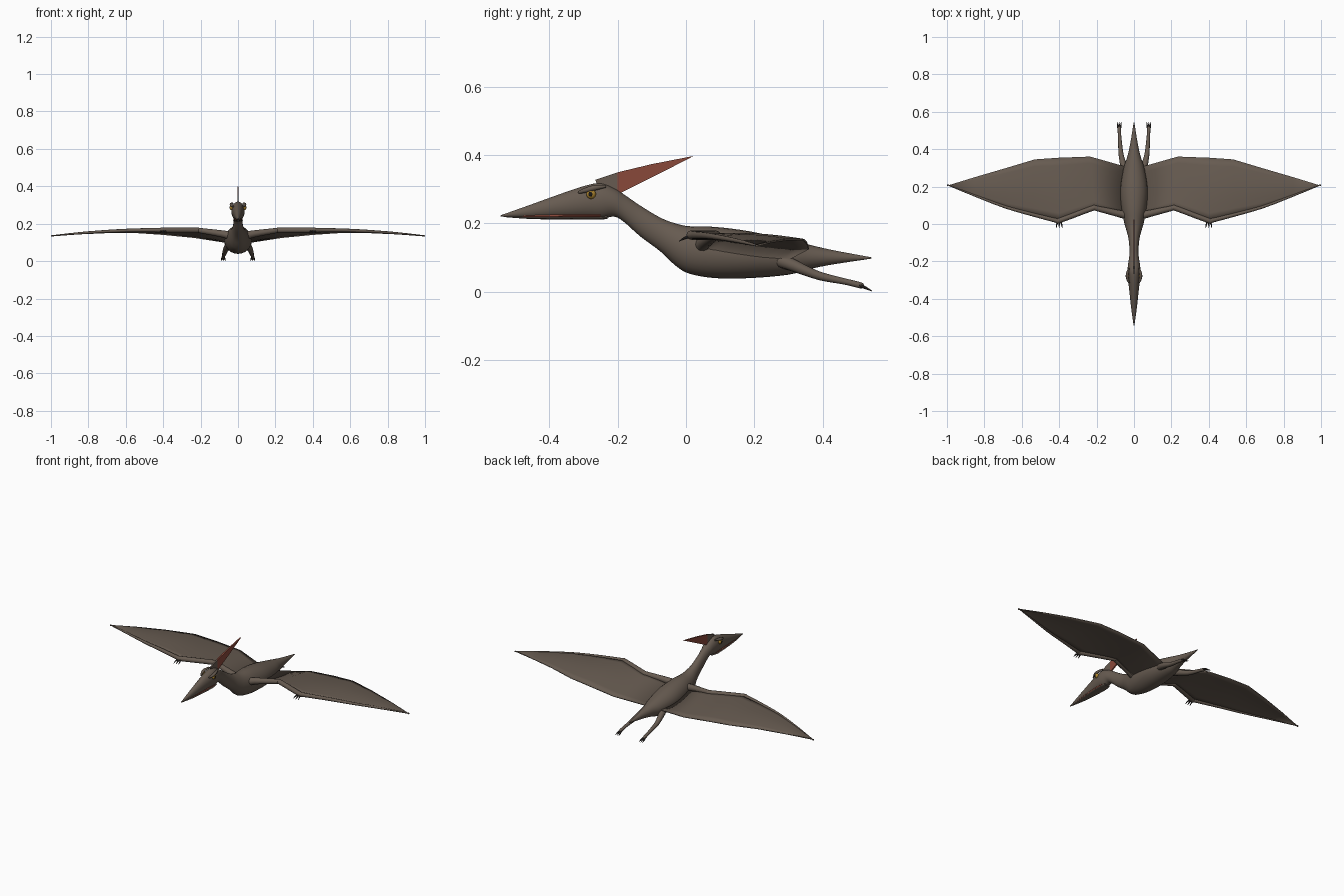
import bpy, bmesh, math
from mathutils import Vector

if "Cube" in bpy.data.objects:
    bpy.data.objects.remove(bpy.data.objects["Cube"])


def material(name, rgb):
    m = bpy.data.materials.new(name)
    m.diffuse_color = (*rgb, 1)
    m.use_nodes = True
    m.node_tree.nodes["Principled BSDF"].inputs["Base Color"].default_value = m.diffuse_color
    return m


SKIN = material("brown skin", (0.135, 0.105, 0.082))
RED = material("crest red", (0.25, 0.065, 0.042))
GOLD = material("eye gold", (0.45, 0.25, 0.03))
BLACK = material("pupil black", (0.01, 0.01, 0.01))
CLAW = material("claw dark", (0.035, 0.03, 0.027))


def finish(name, bm, mats, mirror=False, angle=40):
    bmesh.ops.recalc_face_normals(bm, faces=bm.faces)
    me = bpy.data.meshes.new(name)
    bm.to_mesh(me)
    bm.free()
    ob = bpy.data.objects.new(name, me)
    bpy.context.collection.objects.link(ob)
    for m in mats:
        me.materials.append(m)
    bpy.ops.object.select_all(action='DESELECT')
    ob.select_set(True)
    bpy.context.view_layer.objects.active = ob
    bpy.ops.object.shade_smooth_by_angle(angle=math.radians(angle))
    if mirror:
        ob.modifiers.new("mirror", 'MIRROR').use_mirror_merge = False
    return ob


def smooth_rows(rows, steps):
    """Catmull-Rom interpolation of rows of numbers."""
    out = []
    for i in range(len(rows) - 1):
        a, b, c, d = (rows[min(max(i + k, 0), len(rows) - 1)] for k in (-1, 0, 1, 2))
        for s in range(steps):
            t = s / steps
            out.append([0.5 * (2 * q + (r - p) * t + (2 * p - 5 * q + 4 * r - s4) * t * t
                               + (3 * q - p - 3 * r + s4) * t ** 3)
                        for p, q, r, s4 in zip(a, b, c, d)])
    return out + [list(rows[-1])]


def skin_rings(bm, rings):
    vs = [[bm.verts.new(p) for p in r] for r in rings]
    n = len(vs[0])
    for a, b in zip(vs, vs[1:]):
        for i in range(n):
            bm.faces.new((a[i], a[(i + 1) % n], b[(i + 1) % n], b[i]))
    bm.faces.new(vs[0])
    bm.faces.new(vs[-1][::-1])


def loft(name, rows, mats, n=24, steps=4):
    """Upright elliptical sections: y, top, bottom, half width."""
    bm = bmesh.new()
    rings = []
    for y, top, bot, w in smooth_rows(rows, steps):
        c, h = (top + bot) / 2, (top - bot) / 2
        rings.append([(w * math.cos(2 * math.pi * i / n), y,
                       c + h * math.sin(2 * math.pi * i / n)) for i in range(n)])
    skin_rings(bm, rings)
    return finish(name, bm, mats)


def tube(bm, rows, n=12, steps=3):
    """Round limb: x, y, z, radius."""
    rows = smooth_rows(rows, steps)
    pts = [Vector(r[:3]) for r in rows]
    rings = []
    for i, p in enumerate(pts):
        t = (pts[min(i + 1, len(pts) - 1)] - pts[max(i - 1, 0)]).normalized()
        u = t.cross(Vector((0, 0, 1))).normalized()
        v = u.cross(t)
        rings.append([p + rows[i][3] * (u * math.cos(2 * math.pi * k / n)
                                        + v * math.sin(2 * math.pi * k / n)) for k in range(n)])
    skin_rings(bm, rings)


def ball(name, centre, scale, mat):
    bm = bmesh.new()
    bmesh.ops.create_uvsphere(bm, u_segments=16, v_segments=10, radius=1)
    for v in bm.verts:
        v.co = Vector(centre) + Vector([a * b for a, b in zip(v.co, scale)])
    return finish(name, bm, [mat], True, 60)


# Head, neck, torso and tail in one smooth body
loft("body", [
    (-.543, .224, .221, .002), (-.45, .257, .217, .015), (-.35, .293, .216, .026),
    (-.29, .312, .215, .033), (-.25, .318, .213, .035), (-.21, .303, .220, .031),
    (-.18, .284, .203, .026), (-.135, .253, .163, .024), (-.075, .217, .118, .030),
    (-.03, .200, .076, .042), (.01, .192, .053, .053), (.085, .190, .040, .068),
    (.187, .177, .040, .073), (.30, .152, .050, .055), (.36, .138, .066, .036),
    (.43, .122, .080, .020), (.543, .101, .097, .002)], [SKIN])

# Red mouth line and lower jaw
loft("mouth_lining", [(-.48, .227, .218, .008), (-.40, .229, .216, .017),
                      (-.31, .230, .216, .024), (-.25, .230, .217, .024)], [RED])
loft("lower_jaw", [(-.535, .222, .219, .002), (-.45, .220, .213, .014), (-.35, .220, .212, .023),
                   (-.27, .220, .211, .026), (-.23, .224, .213, .020)], [SKIN])

# Crest plate: brown front, red rear
bm = bmesh.new()
front = [(-.266, .328), (-.20, .350), (-.20, .285), (-.255, .300)]
rear = [(-.20, .350), (-.10, .374), (.023, .398), (-.08, .345), (-.20, .285)]
for idx, outline in enumerate((front, rear)):
    side = [bm.faces.new([bm.verts.new((x, y, z)) for y, z in outline]) for x in (-.004, .004)]
    a, b = (list(f.verts) for f in side)
    n = len(a)
    walls = [bm.faces.new((a[i], a[(i + 1) % n], b[(i + 1) % n], b[i])) for i in range(n)]
    for f in side + walls:
        f.material_index = idx
finish("crest", bm, [SKIN, RED], angle=30)

# Eyes, pupils and brow ridges
ball("eye", (.033, -.278, .286), (.011, .014, .014), GOLD)
ball("pupil", (.0425, -.280, .286), (.0025, .006, .007), BLACK)
bm = bmesh.new()
tube(bm, [(.026, -.315, .291, .004), (.034, -.295, .297, .007),
          (.036, -.27, .304, .008), (.028, -.235, .309, .004)])
finish("brow_ridge", bm, [SKIN], True)

# Wing bones: shoulder, elbow, wrist, long finger
bm = bmesh.new()
tube(bm, [(.03, .045, .132, .024), (.08, .055, .145, .019), (.20, .083, .163, .014),
          (.225, .083, .165, .014), (.395, .020, .166, .014), (.42, .020, .166, .012),
          (.55, .053, .165, .010), (.69, .092, .160, .008), (.85, .152, .149, .006),
          (.998, .210, .135, .003)])
finish("wing_arm", bm, [SKIN], True)

# Wing membrane stretched between leading and trailing edges
lead = [(.04, .04, .128), (.21, .085, .163), (.40, .016, .167), (.55, .050, .165),
        (.69, .088, .160), (.85, .148, .149), (1, .212, .135)]
trail = [(.04, .305, .098), (.235, .360, .127), (.40, .354, .143), (.53, .345, .152),
         (.69, .297, .153), (.85, .250, .146), (1, .203, .135)]
bm = bmesh.new()
cols = []
for k, (a, b) in enumerate(zip(lead, trail)):
    camber = (-.012, .004, .010, .010, .008, .004, 0)[k]
    cols.append([bm.verts.new(Vector(a).lerp(Vector(b), t / 8)
                              + Vector((0, 0, camber * math.sin(math.pi * t / 8))))
                 for t in range(9)])
for a, b in zip(cols, cols[1:]):
    for i in range(8):
        bm.faces.new((a[i], b[i], b[i + 1], a[i + 1]))
wing = finish("wing_membrane", bm, [SKIN], True)
thick = wing.modifiers.new("thickness", 'SOLIDIFY')
thick.thickness, thick.offset = .006, 0

# Wrist fingers with claws
bm = bmesh.new()
for dx in (-.013, 0, .013):
    tube(bm, [(.40 + dx * .4, .018, .162, .005), (.40 + dx, -.002, .158, .004),
              (.40 + dx * 1.2, -.020, .148, .001)], 8)
finish("wing_claws", bm, [CLAW], True)

# Trailing legs
bm = bmesh.new()
tube(bm, [(.035, .26, .095, .020), (.052, .30, .083, .019), (.067, .36, .058, .014),
          (.072, .40, .044, .012), (.077, .47, .029, .009), (.079, .51, .019, .009),
          (.079, .52, .016, .005)])
finish("leg", bm, [SKIN], True)

# Toes with claws
bm = bmesh.new()
for dx in (-.009, 0, .009):
    tube(bm, [(.079 + dx * .5, .508, .019, .005), (.079 + dx, .527, .011, .004),
              (.079 + dx * 1.2, .545, .002, .001)], 8)
finish("toes", bm, [CLAW], True)
